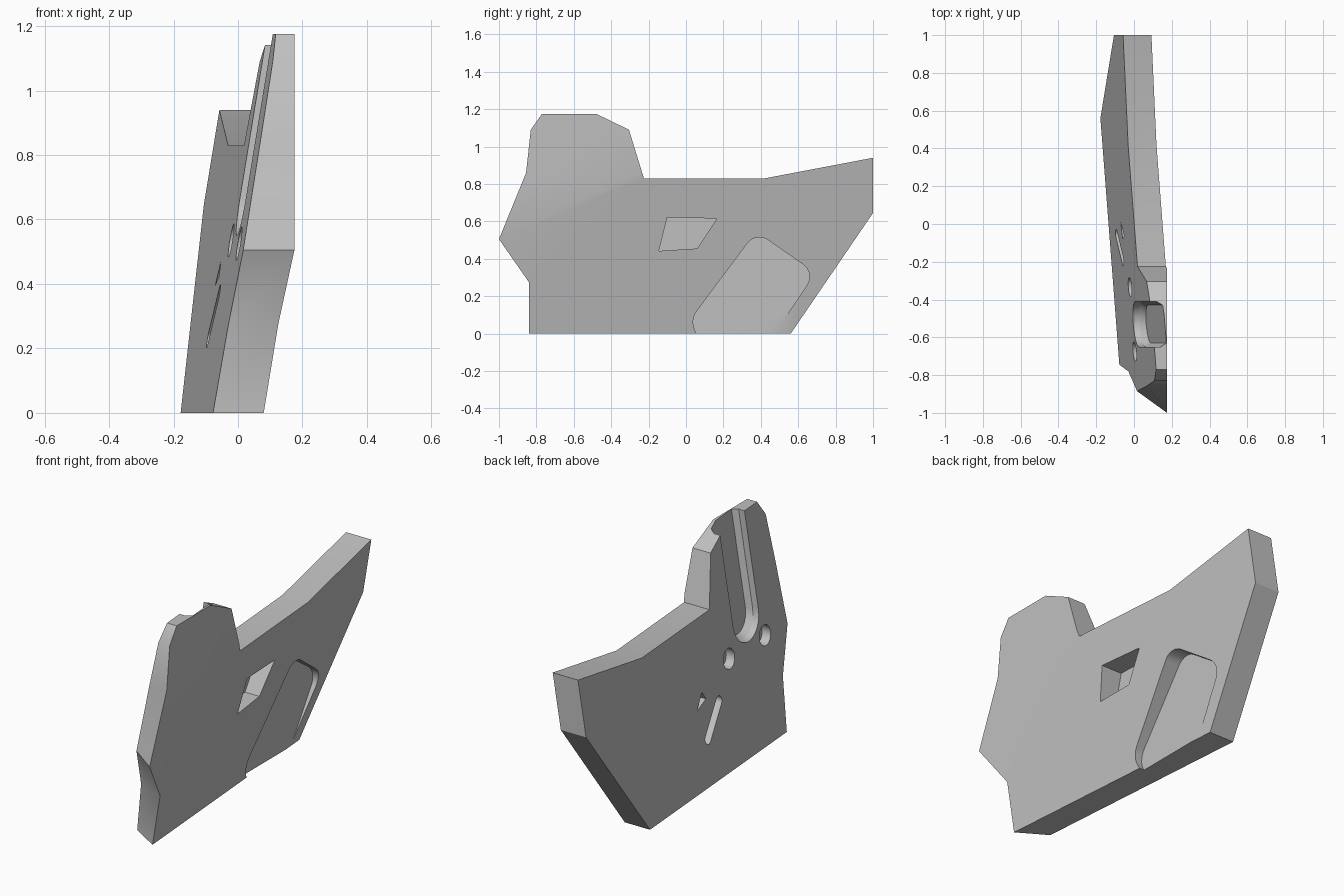
import bpy, bmesh, math
from mathutils import Vector

if "Cube" in bpy.data.objects:
    bpy.data.objects.remove(bpy.data.objects["Cube"])

THICK = 0.15
FLAT_X = 0.175

grey = bpy.data.materials.new("plain grey")
grey.use_nodes = True
colour = (0.53, 0.53, 0.53, 1)
grey.diffuse_color = colour
grey.node_tree.nodes["Principled BSDF"].inputs["Base Color"].default_value = colour


def lean(y, z):
    """x of the leaning back face of the plate"""
    return -0.178 - 0.077 * (y - 0.56) + 0.164 * z


def loft(name, rings):
    """Closed solid through rings of equal point count"""
    bm = bmesh.new()
    loops = [[bm.verts.new(p) for p in ring] for ring in rings]
    n = len(loops[0])
    for a, b in zip(loops, loops[1:]):
        for i in range(n):
            j = (i + 1) % n
            bm.faces.new((a[i], a[j], b[j], b[i]))
    bm.faces.new(loops[0])
    bm.faces.new(loops[-1][::-1])
    bmesh.ops.recalc_face_normals(bm, faces=bm.faces)
    mesh = bpy.data.meshes.new(name)
    bm.to_mesh(mesh)
    bm.free()
    ob = bpy.data.objects.new(name, mesh)
    bpy.context.collection.objects.link(ob)
    mesh.materials.append(grey)
    return ob


def on_lean(outline, depth):
    return [Vector((lean(y, z) + depth, y, z)) for y, z in outline]


def flat(outline, x):
    return [Vector((x, y, z)) for y, z in outline]


def stadium(a, b, r, steps=12):
    """Rounded slot outline between two centres; equal centres give a circle"""
    a, b = Vector(a), Vector(b)
    d = b - a
    start = math.atan2(d.y, d.x) + math.pi / 2
    pts = []
    for centre, base in ((a, start), (b, start + math.pi)):
        for i in range(steps + (d.length > 0)):
            t = base + math.pi * i / steps
            pts.append((centre.x + r * math.cos(t), centre.y + r * math.sin(t)))
    return pts


def rounded(corners, steps=8):
    """Polygon with corners (y, z, radius) rounded by arcs"""
    pts = []
    for i, (y, z, r) in enumerate(corners):
        p = Vector((y, z))
        u = (Vector(corners[i - 1][:2]) - p).normalized()
        v = (Vector(corners[(i + 1) % len(corners)][:2]) - p).normalized()
        if r == 0:
            pts.append((y, z))
            continue
        half = u.angle(v) / 2
        centre = p + (u + v).normalized() * r / math.sin(half)
        s = p + u * r / math.tan(half) - centre
        e = p + v * r / math.tan(half) - centre
        sweep = s.angle_signed(e)
        a0 = math.atan2(s.y, s.x)
        for k in range(steps + 1):
            t = a0 - sweep * k / steps
            pts.append((centre.x + r * math.cos(t), centre.y + r * math.sin(t)))
    return pts


# Plate outline: y, z, and how far the edge is pulled in on the back face
outline = [(-0.84, 0, 0.095), (-0.84, 0.275, 0.06), (-1, 0.505, 0.115),
           (-0.855, 0.86, 0), (-0.83, 1.09, 0), (-0.77, 1.175, 0),
           (-0.48, 1.175, 0), (-0.305, 1.09, 0), (-0.225, 0.83, 0),
           (0.42, 0.83, 0), (1, 0.94, 0), (1, 0.645, 0), (0.56, 0, 0)]
plate = loft("leaning_plate", [on_lean([(y + s, z) for y, z, s in outline], 0),
                               on_lean([(y, z) for y, z, s in outline], THICK)])

# Upper head is shaved to an upright flat
bm = bmesh.new()
bm.from_mesh(plate.data)
cut = bmesh.ops.bisect_plane(bm, geom=bm.verts[:] + bm.edges[:] + bm.faces[:],
                             plane_co=(FLAT_X, 0, 0), plane_no=(1, 0, 0),
                             clear_outer=True)
bmesh.ops.holes_fill(bm, edges=[e for e in bm.edges if e.is_boundary])
bmesh.ops.recalc_face_normals(bm, faces=bm.faces)
bm.to_mesh(plate.data)
bm.free()

cutters = []

# Wide groove running out of the top of the head, with tapered walls
wide = stadium((-0.53, 0.67), (-0.53, 1.5), 0.12)
narrow = stadium((-0.53, 0.67), (-0.53, 1.5), 0.1)
cutters.append(loft("groove_cutter", [on_lean(wide, -0.1), on_lean(wide, 0.035),
                                      on_lean(narrow, 0.065)]))

# Blind round holes, slanted slot and small notch on the back face
recesses = {
    "front_hole_cutter": stadium((-0.675, 0.525), (-0.675, 0.525), 0.052),
    "rear_hole_cutter": stadium((-0.335, 0.535), (-0.335, 0.535), 0.052),
    "slot_cutter": stadium((-0.055, 0.23), (-0.195, 0.37), 0.027),
    "notch_cutter": [(0.01, 0.395), (-0.06, 0.47), (-0.085, 0.425)],
}
for name, shape in recesses.items():
    cutters.append(loft(name, [on_lean(shape, -0.1), on_lean(shape, 0.05)]))

# Upright-floored window and large pocket on the other face
window = [(-0.1, 0.622), (0.165, 0.615), (0.06, 0.455), (-0.145, 0.442)]
pocket = rounded([(0.02, 0.07, 0.1), (0.375, 0.545, 0.08),
                  (0.69, 0.325, 0.08), (0.41, -0.1, 0), (0.11, -0.1, 0)])
cutters.append(loft("window_cutter", [flat(window, 0.0), flat(window, 0.4)]))
cutters.append(loft("pocket_cutter", [flat(pocket, -0.018), flat(pocket, 0.4)]))

# Cut every recess, then discard the cutters
bpy.ops.object.select_all(action="DESELECT")
plate.select_set(True)
bpy.context.view_layer.objects.active = plate
for cutter in cutters:
    cutter.hide_render = True
    mod = plate.modifiers.new(cutter.name, "BOOLEAN")
    mod.operation = "DIFFERENCE"
    mod.solver = "EXACT"
    mod.object = cutter
    bpy.ops.object.modifier_apply(modifier=mod.name)
    bpy.data.objects.remove(cutter)

bpy.ops.object.shade_smooth_by_angle(angle=math.radians(30))
